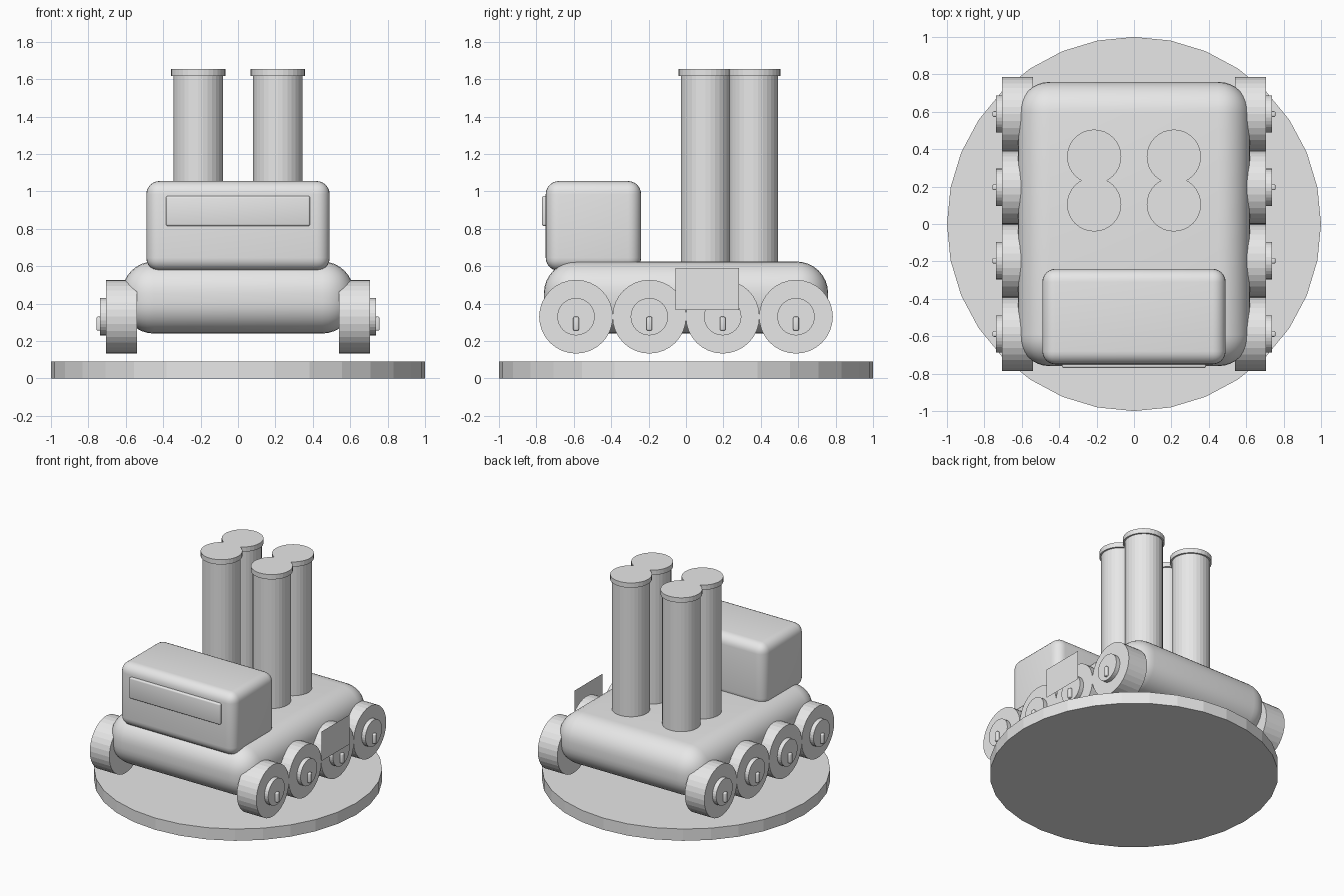
import bpy
import math

cube = bpy.data.objects.get("Cube")
if cube:
    bpy.data.objects.remove(cube, do_unlink=True)

grey = bpy.data.materials.new("plain_grey")
grey.use_nodes = True
grey.diffuse_color = (0.8, 0.8, 0.8, 1)
grey.node_tree.nodes["Principled BSDF"].inputs["Base Color"].default_value = (0.8, 0.8, 0.8, 1)


def finish(name):
    obj = bpy.context.object
    obj.name = name
    obj.data.materials.append(grey)
    return obj


def rounded_box(name, low, high, radius, segments=6):
    """Box between two corners with rounded edges."""
    centre = [(a + b) / 2 for a, b in zip(low, high)]
    bpy.ops.mesh.primitive_cube_add(size=1, location=centre)
    obj = finish(name)
    obj.scale = [b - a for a, b in zip(low, high)]
    bpy.ops.object.transform_apply(location=False, rotation=False, scale=True)
    bevel = obj.modifiers.new("rounding", "BEVEL")
    bevel.width = radius
    bevel.segments = segments
    bpy.ops.object.modifier_apply(modifier=bevel.name)
    bpy.ops.object.shade_smooth_by_angle(angle=math.radians(35))
    return obj


def upright_cylinder(name, x, y, bottom, top, radius):
    bpy.ops.mesh.primitive_cylinder_add(vertices=32, radius=radius, depth=top - bottom,
                                        location=(x, y, (bottom + top) / 2))
    return finish(name)


def axle_cylinder(name, inner, outer, y, z, radius):
    bpy.ops.mesh.primitive_cylinder_add(vertices=32, radius=radius, depth=abs(outer - inner),
                                        location=((inner + outer) / 2, y, z),
                                        rotation=(0, math.pi / 2, 0))
    return finish(name)


# Round stand
upright_cylinder("stand", 0, 0, 0, 0.09, 1)

# Hull, cab and front window
rounded_box("hull", (-0.62, -0.76, 0.24), (0.62, 0.76, 0.625), 0.17, 8)
rounded_box("cab", (-0.49, -0.75, 0.575), (0.49, -0.24, 1.055), 0.07)
rounded_box("front_window", (-0.385, -0.77, 0.815), (0.385, -0.72, 0.975), 0.01, 3)

for side, label in ((1, "left"), (-1, "right")):
    # Paired chimneys with wider caps
    for i, y in enumerate((0.105, 0.36)):
        x = side * 0.213
        upright_cylinder(f"{label}_chimney_{i + 1}", x, y, 0.5, 1.625, 0.133)
        upright_cylinder(f"{label}_chimney_cap_{i + 1}", x, y, 1.618, 1.655, 0.145)

    # Wheels with hubs and small pins
    for i in range(4):
        y = -0.588 + i * 0.392
        axle_cylinder(f"{label}_wheel_{i + 1}", side * 0.54, side * 0.705, y, 0.33, 0.197)
        axle_cylinder(f"{label}_hub_{i + 1}", side * 0.69, side * 0.737, y, 0.33, 0.1)
        xs = sorted((side * 0.71, side * 0.757))
        rounded_box(f"{label}_pin_{i + 1}", (xs[0], y - 0.015, 0.255),
                    (xs[1], y + 0.015, 0.33), 0.008, 3)

# Thin side plate, on the left only
bpy.ops.mesh.primitive_plane_add(size=1, location=(0.747, 0.114, 0.478),
                                 rotation=(0, math.pi / 2, 0))
plate = finish("side_plate")
plate.scale = (0.225, 0.34, 1)
